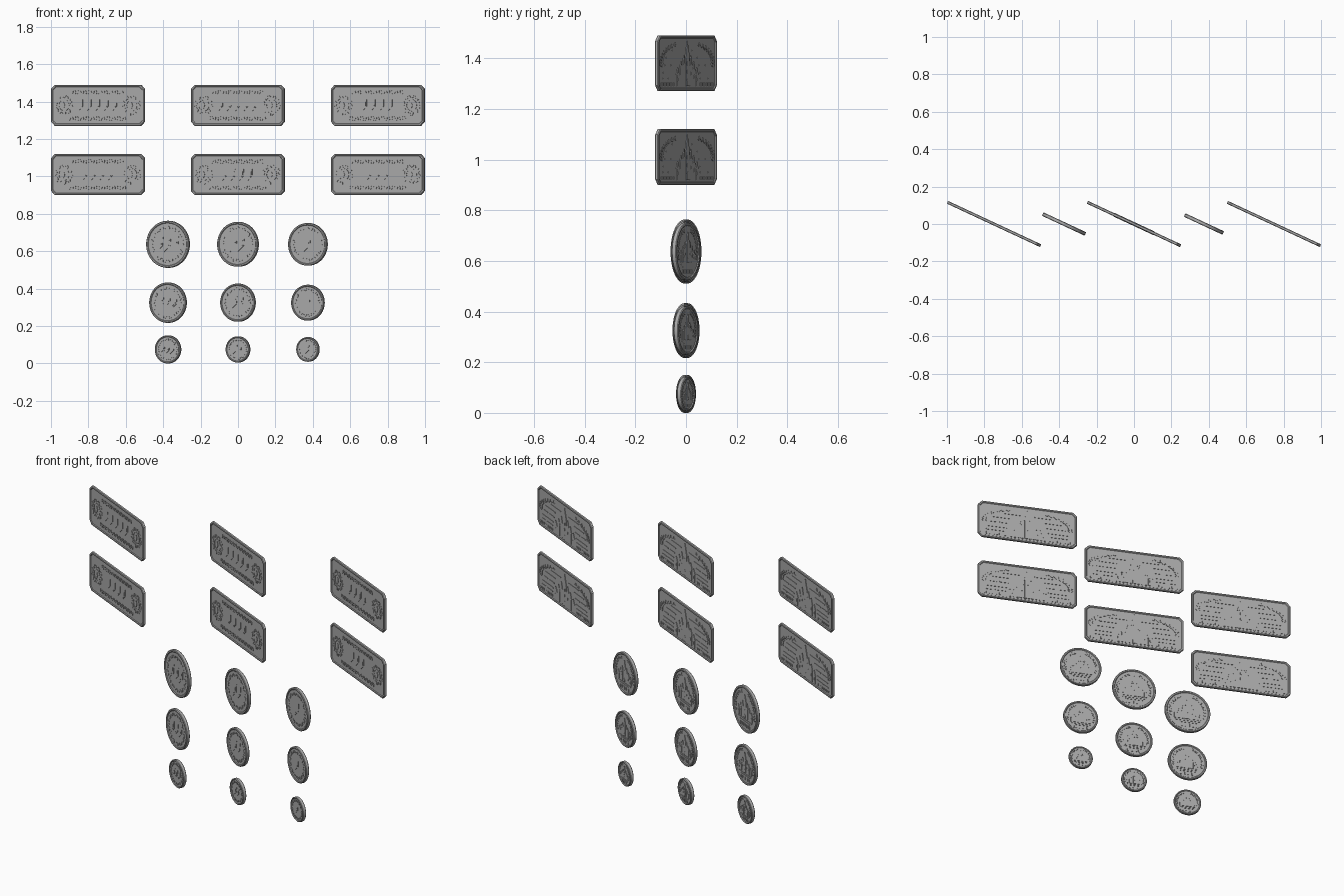
import bpy, bmesh
from math import sin, cos, pi, radians

if "Cube" in bpy.data.objects:
    bpy.data.objects.remove(bpy.data.objects["Cube"])

TURN = radians(-25)   # every piece is turned the same way
GREY = bpy.data.materials.new("dark_grey_metal")
GREY.diffuse_color = (0.4, 0.4, 0.4, 1)
GREY.use_nodes = True
GREY.node_tree.nodes["Principled BSDF"].inputs["Base Color"].default_value = GREY.diffuse_color


def oblong(w, h, cut):
    def at(inset):
        a, b, c = w / 2 - inset, h / 2 - inset, cut - inset * 0.4
        q = [(a, b - c), (a - c, b)]
        r = q + [(-x, z) for x, z in reversed(q)]
        return r + [(-x, -z) for x, z in r]
    return at


def disc(r, n=64):
    return lambda inset: [((r - inset) * cos(2 * pi * i / n), (r - inset) * sin(2 * pi * i / n))
                          for i in range(n)]


def plate(bm, outline, half, rim, bevel, recess):
    # closed body lofted from front panel over the rim to back panel
    prof = [(rim + bevel, -half + recess), (rim, -half), (bevel, -half), (0, -half + bevel),
            (0, half - bevel), (bevel, half), (rim, half), (rim + bevel, half - recess)]
    rings = [[bm.verts.new((x, y, z)) for x, z in outline(i)] for i, y in prof]
    n = len(rings[0])
    for a, b in zip(rings, rings[1:]):
        for i in range(n):
            j = (i + 1) % n
            bm.faces.new((a[i], a[j], b[j], b[i]))
    bm.faces.new(rings[0])
    bm.faces.new(rings[-1])


class Relief:
    """Raised flat shapes on one side (-1 front, 1 back) of a plate."""
    def __init__(self, bm, side, floor):
        self.bm, self.side, self.floor = bm, side, floor

    def shape(self, pts, h):
        lo, hi = self.floor - 0.001, self.floor + h
        a, b = [[self.bm.verts.new((x, self.side * y, z)) for x, z in pts] for y in (lo, hi)]
        n = len(pts)
        self.bm.faces.new(a)
        self.bm.faces.new(b)
        for i in range(n):
            j = (i + 1) % n
            self.bm.faces.new((a[i], a[j], b[j], b[i]))

    def bar(self, x, z, w, d, h=0.0025, slant=0.0):
        self.shape([(x - w / 2 - slant, z - d / 2), (x + w / 2 - slant, z - d / 2),
                    (x + w / 2 + slant, z + d / 2), (x - w / 2 + slant, z + d / 2)], h)

    def leaf(self, x, z, length, ang, h=0.0025):
        u, v = (cos(ang) * length / 2, sin(ang) * length / 2), (-sin(ang) * length / 5, cos(ang) * length / 5)
        self.shape([(x + u[0], z + u[1]), (x + v[0], z + v[1]),
                    (x - u[0], z - u[1]), (x - v[0], z - v[1])], h)

    def leaf_arc(self, rx, rz, a0, a1, n, size):
        for i in range(n):
            t = radians(a0 + (a1 - a0) * i / (n - 1))
            for m in (1, -1):
                for k, tilt in ((0.96, 0.5), (1.04, -0.5)):
                    ang = t + pi / 2 + tilt
                    self.leaf(m * rx * cos(t) * k, rz * sin(t) * k, size, ang if m > 0 else pi - ang)

    def tick_ring(self, x, z, r, n, size):
        for i in range(n):
            t = 2 * pi * i / n
            self.leaf(x + r * cos(t), z + r * sin(t), size, t + (0.6 if i % 2 else -0.6))

    def ring_band(self, x, z, r, w, h, n=20):
        # raised round band from short wedge blocks
        for i in range(n):
            t, s = 2 * pi * i / n, 2 * pi * (i + 1) / n
            self.shape([(x + (r - k) * cos(q), z + (r - k) * sin(q))
                        for q, k in ((t, 0), (s, 0), (s, w), (t, w))], h)

    def spired_tower(self, x, z0, w, wall, spire, h):
        self.bar(x, z0 + wall / 2, w, wall, h)
        self.shape([(x - w * 0.65, z0 + wall), (x + w * 0.65, z0 + wall), (x, z0 + wall + spire)], h + 0.0004)

    def castle(self, s, z0):
        # stepped building with spires, s = total height
        self.bar(0, z0 + s * 0.12, s * 1.1, s * 0.24, 0.001)
        self.bar(0, z0 + s * 0.24, s * 0.56, s * 0.46, 0.0017)
        for m in (1, -1):
            for x, w, a, b in ((0.5, 0.13, 0.24, 0.17), (0.33, 0.12, 0.34, 0.2), (0.18, 0.1, 0.46, 0.22)):
                self.spired_tower(m * x * s, z0, w * s, a * s, b * s, 0.0024)
                self.bar(m * x * s, z0 + a * s * 0.6, w * s * 0.3, s * 0.07, 0.0034)
        self.spired_tower(0, z0, 0.18 * s, 0.62 * s, 0.38 * s, 0.0027)
        self.shape([(-0.05 * s, z0), (0.05 * s, z0), (0.05 * s, z0 + 0.12 * s),
                    (0, z0 + 0.18 * s), (-0.05 * s, z0 + 0.12 * s)], 0.0036)
        for k in (0.32, 0.5):
            self.bar(0, z0 + k * s, 0.05 * s, 0.08 * s, 0.0036)


def finish(bm, name, x, z, smooth=False):
    bmesh.ops.recalc_face_normals(bm, faces=bm.faces)
    me = bpy.data.meshes.new(name)
    bm.to_mesh(me)
    bm.free()
    me.materials.append(GREY)
    ob = bpy.data.objects.new(name, me)
    bpy.context.collection.objects.link(ob)
    ob.location, ob.rotation_euler = (x, 0, z), (0, 0, TURN)
    if smooth:
        bpy.context.view_layer.objects.active = ob
        ob.select_set(True)
        bpy.ops.object.shade_smooth_by_angle(angle=radians(30))
        ob.select_set(False)


def make_oblong(x, z, count, tag):
    half, recess = 0.008, 0.0035
    bm = bmesh.new()
    plate(bm, oblong(0.55, 0.22, 0.022), half, 0.009, 0.003, recess)
    finish(bm, f"oblong_plate_{tag}", x, z)
    # front: slanted centre lozenges, side medallions, rows of tick marks
    bm = bmesh.new()
    f = Relief(bm, -1, half - recess)
    for i in range(count):
        cx = (i - (count - 1) / 2) * 0.05
        f.leaf(cx, 0, 0.066, 1.2, 0.0024)
        f.leaf(cx, 0, 0.036, 1.2, 0.0034)
    for m in (1, -1):
        f.tick_ring(m * 0.2, 0, 0.046, 18, 0.019)
        f.ring_band(m * 0.2, 0, 0.032, 0.004, 0.002)
        f.leaf(m * 0.2, 0, 0.035, pi / 2)
    for row, n in ((0.07, 20), (-0.07, 22)):
        for i in range(n):
            f.leaf((i - (n - 1) / 2) * 0.0155, row, 0.02, pi / 2 + 0.4 * (i % 2) - 0.2)
    finish(bm, f"oblong_front_relief_{tag}", x, z)
    # back: castle, horizontal dashes, leaf arcs
    bm = bmesh.new()
    b = Relief(bm, 1, half - recess)
    b.castle(0.178, -0.09)
    b.leaf_arc(0.24, 0.082, -5, 62, 9, 0.018)
    for m in (1, -1):
        for lx, lz, lw in ((0.09, 0.05, 0.1), (0.145, 0.022, 0.1), (0.13, -0.008, 0.05), (0.19, -0.008, 0.04),
                           (0.17, -0.038, 0.11), (0.15, -0.06, 0.06), (0.21, -0.06, 0.04)):
            b.bar(m * lx, lz, lw, 0.005, 0.0022)
        for i in range(9):
            b.bar(m * (0.125 + i * 0.0145), -0.083, 0.007, 0.012, 0.0022)
    finish(bm, f"oblong_back_relief_{tag}", x, z)


def make_disc(x, z, r, count, tag):
    half, recess = 0.01, 0.0035
    bm = bmesh.new()
    plate(bm, disc(r), half, r * 0.08, 0.003, recess)
    finish(bm, f"round_plate_{tag}", x, z, True)
    # front: slanted lozenges inside a ring of ticks
    bm = bmesh.new()
    f = Relief(bm, -1, half - recess)
    f.tick_ring(0, 0, r * 0.72, 30, r * 0.15)
    for i in range(count):
        cx = (i - (count - 1) / 2) * r * 0.36
        f.leaf(cx, 0, r * 0.75, 1.1, 0.0024)
        f.leaf(cx, 0, r * 0.4, 1.1, 0.0034)
    finish(bm, f"round_front_relief_{tag}", x, z)
    # back: castle in a leaf wreath over dashes
    bm = bmesh.new()
    b = Relief(bm, 1, half - recess)
    b.castle(r * 1.05, -r * 0.38)
    b.leaf_arc(r * 0.76, r * 0.76, -18, 68, 9, r * 0.14)
    for k, w in ((-0.45, 1.1), (-0.54, 0.8)):
        b.bar(0, k * r, w * r, r * 0.04, 0.0022)
    for i in range(7):
        b.bar((i - 3) * r * 0.12, -r * 0.69, r * 0.06, r * 0.13, 0.0022)
    finish(bm, f"round_back_relief_{tag}", x, z)


# six oblong plates in two rows
for row, (z, counts) in enumerate(((1.38, (5, 5, 4)), (1.01, (4, 4, 3)))):
    for col, n in enumerate(counts):
        make_oblong((col - 1) * 0.748, z, n, f"{row}_{col}")

# nine round plates, shrinking downward and to the right
for row, (z, radii) in enumerate(((0.637, (0.126, 0.12, 0.114)), (0.325, (0.108, 0.102, 0.096)),
                                  (0.075, (0.075, 0.07, 0.066)))):
    for col, r in enumerate(radii):
        make_disc((col - 1) * 0.374, z, r, 3 - col, f"{row}_{col}")
